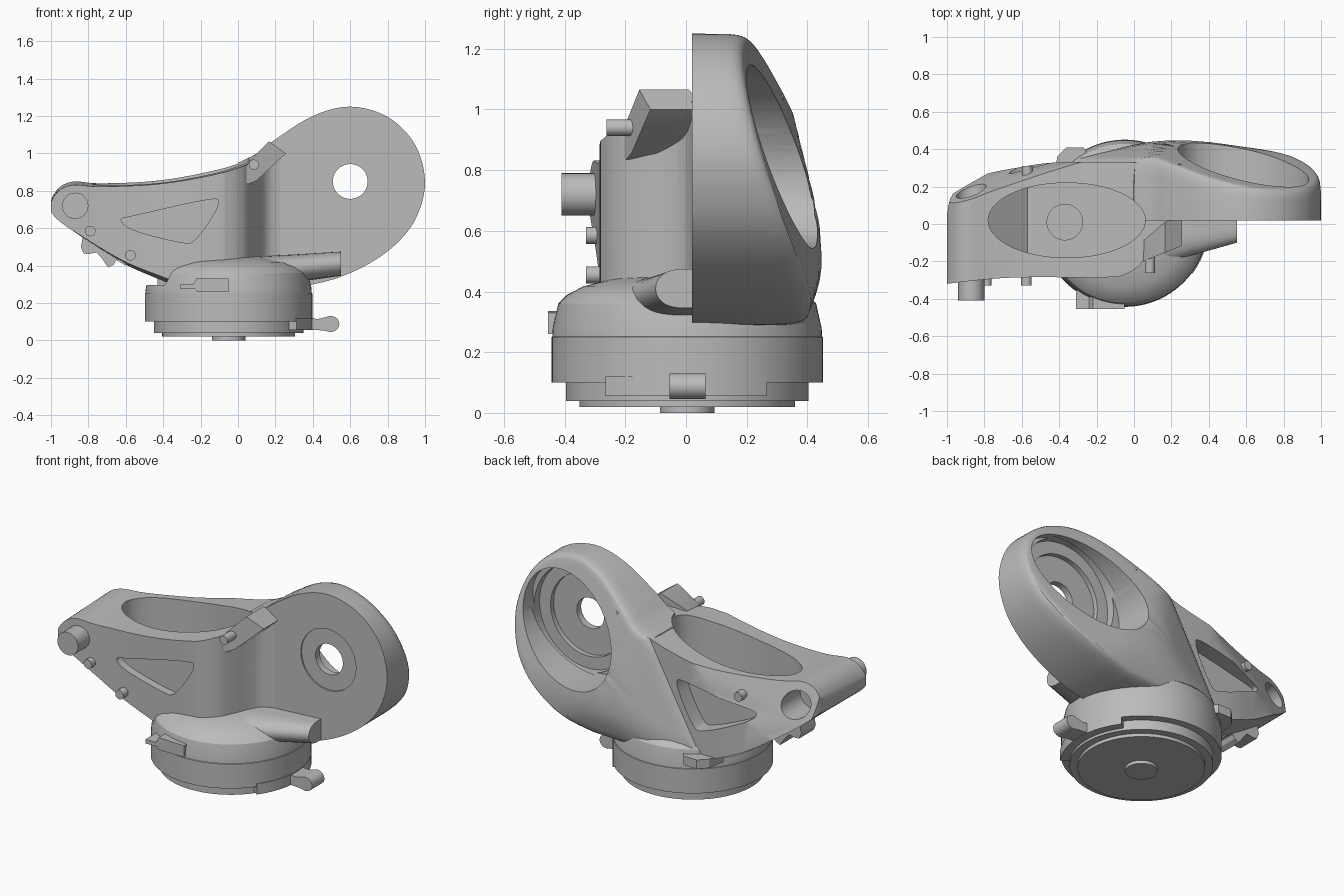
import bpy, bmesh, math
from mathutils import Vector

if "Cube" in bpy.data.objects:
    bpy.data.objects.remove(bpy.data.objects["Cube"])

grey = bpy.data.materials.new("plain grey")
grey.use_nodes = True
grey.diffuse_color = (0.5, 0.5, 0.5, 1)
grey.node_tree.nodes["Principled BSDF"].inputs["Base Color"].default_value = (0.5, 0.5, 0.5, 1)


def loft(name, rings, fan=None):
    """Skin equal rings of points; the last ring may close on a centre point."""
    bm = bmesh.new()
    rows = [[bm.verts.new(p) for p in ring] for ring in rings]
    n = len(rows[0])
    for a, b in zip(rows, rows[1:]):
        for i in range(n):
            bm.faces.new((a[i], a[(i + 1) % n], b[(i + 1) % n], b[i]))
    bm.faces.new(rows[0])
    if fan:
        tip = bm.verts.new(fan)
        for i in range(n):
            bm.faces.new((rows[-1][i], rows[-1][(i + 1) % n], tip))
    else:
        bm.faces.new(rows[-1])
    bmesh.ops.recalc_face_normals(bm, faces=bm.faces)
    me = bpy.data.meshes.new(name)
    bm.to_mesh(me)
    bm.free()
    me.materials.append(grey)
    ob = bpy.data.objects.new(name, me)
    bpy.context.collection.objects.link(ob)
    return ob


def prism(name, pts, axis, lo, hi):
    place = {"x": lambda p, d: (d, p[0], p[1]),
             "y": lambda p, d: (p[0], d, p[1]),
             "z": lambda p, d: (p[0], p[1], d)}[axis]
    return loft(name, [[place(p, d) for p in pts] for d in (lo, hi)])


def ellipse(cx, cy, rx, ry=None, n=64, turn=0.0):
    ry = ry or rx
    c, s = math.cos(turn), math.sin(turn)
    pts = [(rx * math.cos(math.tau * i / n), ry * math.sin(math.tau * i / n)) for i in range(n)]
    return [(cx + u * c - v * s, cy + u * s + v * c) for u, v in pts]


def spline(pts, n=5):
    p = [Vector(q) for q in pts]
    p = [p[0]] + p + [p[-1]]
    out = []
    for a, b, c, d in zip(p, p[1:], p[2:], p[3:]):
        for i in range(n):
            t = i / n
            out.append(0.5 * (2 * b + (c - a) * t + (2 * a - 5 * b + 4 * c - d) * t * t
                              + (3 * b - a - 3 * c + d) * t ** 3))
    return [tuple(v) for v in out] + [tuple(pts[-1])]


def rounded(pts, steps=3):
    p = [Vector(q) for q in pts]
    for _ in range(steps):
        p = [v for a, b in zip(p, p[1:] + p[:1]) for v in (a.lerp(b, 0.25), a.lerp(b, 0.75))]
    return [tuple(v) for v in p]


def volume(me):
    bm = bmesh.new()
    bm.from_mesh(me)
    v = abs(bm.calc_volume())
    bm.free()
    return v


def combine(targets, other, how="DIFFERENCE"):
    """Boolean each target, using the second solver if the first one collapses it."""
    for target in targets:
        for solver in ("EXACT", "MANIFOLD"):
            mod = target.modifiers.new("combine", "BOOLEAN")
            mod.operation, mod.solver, mod.object = how, solver, other
            shape = target.evaluated_get(bpy.context.evaluated_depsgraph_get())
            me = bpy.data.meshes.new_from_object(shape)
            target.modifiers.remove(mod)
            if volume(me) > 0.25 * volume(target.data):
                target.data = me
                break
            bpy.data.meshes.remove(me)
    bpy.data.objects.remove(other)


def lathe(name, profile, n=96):
    return loft(name, [[(x, y, z) for x, y in ellipse(-0.05, 0.004, r, n=n)] for r, z in profile])


# Arm: plan outline crossed with a front outline that narrows towards the front
plan = spline([(0.27, 0.32), (0, 0.33), (-0.4, 0.33), (-0.6, 0.305), (-0.8, 0.265),
               (-0.92, 0.21), (-0.98, 0.14), (-1, 0.05)])
plan += spline([(-1, -0.32), (-0.83, -0.3), (-0.6, -0.285), (-0.15, -0.285), (-0.05, -0.27), (0.03, -0.22),
                (0.08, -0.14), (0.12, -0.06), (0.17, 0), (0.27, 0.03)])
side = spline([(0.25, 1.05), (0.1, 0.98), (0, 0.945), (-0.1, 0.915), (-0.3, 0.873), (-0.5, 0.848),
               (-0.75, 0.84), (-0.88, 0.85), (-0.96, 0.815), (-1.004, 0.73), (-0.965, 0.65),
               (-0.8, 0.53), (-0.6, 0.405), (-0.38, 0.31)])
side += [(-0.3, 0.287), (0.25, 0.287)]
arm = prism("arm", plan, "z", 0.2, 1.4)
draft = [[(x, y, 0.6 + (z - 0.6) * s) for x, z in side] for y, s in ((-0.7, 0.86), (0.15, 1), (0.7, 1))]
combine([arm], loft("outline", draft), "INTERSECT")

# Back of the arm leans forward towards the top and the tip
corners = [(-1.3, 0.1), (0.6, 0.1), (0.6, 1.5), (-1.3, 1.5)]
lean = [(x, 0.175 + 0.35 * (x + 0.87) - 0.32 * (z - 0.72), z) for x, z in corners]
combine([arm], loft("lean", [lean, [(x, 2, z) for x, z in corners]]))


# Round housing: slanted back blending softly into the arm and the underside
def back(x, z):
    spine = 0.875 * (x + 0.36) - 0.484 * (z - 0.3)
    limits = (0.315 - 0.17 * (x - 0.6) - 0.3 * (z - 0.85), 0.34 + 0.35 * spine,
              0.45 - 0.15 * max(0, x - 0.35), 0.39 + 0.4 * (z - 0.29))
    k = 0.012
    return -k * math.log(sum(math.exp(-v / k) for v in limits))


bulb = spline([(0, 0.95), (0.1, 1.0), (0.2, 1.075), (0.4, 1.2), (0.6, 1.25), (0.8, 1.195),
               (0.945, 1.05), (1, 0.85), (0.955, 0.66), (0.85, 0.52), (0.7, 0.41),
               (0.52, 0.33), (0.35, 0.29)])
bulb += [(0.1, 0.28), (-0.15, 0.28)]
bulb += [(-0.36 + 0.36 * i / 8, 0.3 + 0.65 * i / 8) for i in range(8)]
mid = (0.5, 0.78)
rings = []
for t, s in ((0, 1), (0.7, 0.997), (0.85, 0.99), (0.94, 0.977), (0.985, 0.96), (1, 0.94),
             (1, 0.87), (1, 0.78), (1, 0.69), (1, 0.6), (1, 0.5), (1, 0.35), (1, 0.2)):
    ring = [(mid[0] + (x - mid[0]) * s, mid[1] + (z - mid[1]) * s) for x, z in bulb]
    rings.append([(x, 0.02 + t * (back(x, z) - 0.02), z) for x, z in ring])
housing = loft("housing", rings, (mid[0], back(*mid), mid[1]))

# Housing opening, inner steps, front hole and its shallow ring
tilt = math.radians(30)
for rx, rz, turn, lo, hi in ((0.372, 0.275, tilt, 0.15, 0.8), (0.325, 0.325, 0, 0.1, 0.18),
                             (0.25, 0.25, 0, 0.07, 0.3), (0.093, 0.093, 0, -0.2, 0.3),
                             (0.187, 0.187, 0, -0.1, 0.028)):
    cx, cz = (0.585, 0.845) if turn else (0.6, 0.85)
    combine([arm, housing], prism("bore", ellipse(cx, cz, rx, rz, turn=turn), "y", lo, hi))

# Oval top pocket with a sloped end and a round sink in its floor
pocket = prism("pocket", ellipse(-0.36, 0.02, 0.42, 0.2), "z", 0.3, 1.4)
floor = [(-0.57, 0.47), (0.2, 0.47), (0.2, 1.3), (-0.9, 1.3), (-0.9, 0.73)]
combine([pocket], prism("floor", floor, "y", -0.5, 0.5), "INTERSECT")
combine([arm, housing], pocket)
combine([arm], prism("sink", ellipse(-0.37, 0.01, 0.095), "z", 0.458, 0.6))

# Triangular recesses on both faces, blind hole at the back of the tip
front_tri = [(-0.64, 0.65), (-0.58, 0.66), (-0.15, 0.76), (-0.08, 0.75), (-0.23, 0.52), (-0.3, 0.52), (-0.58, 0.59)]
back_tri = [(-0.68, 0.65), (-0.62, 0.67), (-0.21, 0.76), (-0.15, 0.74), (-0.28, 0.48), (-0.34, 0.47), (-0.64, 0.6)]
combine([arm], prism("recess", rounded(front_tri), "y", -0.6, -0.235))
combine([arm], prism("recess", rounded(back_tri), "y", 0.235, 0.7))
combine([arm], prism("hole", ellipse(-0.87, 0.72, 0.08, n=40), "y", 0.02, 0.6))

# Turned base, and a shoulder trimmed flat under the arm
lathe("base", [(0.09, 0), (0.09, 0.02), (0.355, 0.02), (0.355, 0.04), (0.4, 0.04), (0.4, 0.1),
               (0.447, 0.1), (0.447, 0.25), (0.43, 0.26)])
shoulder = lathe("shoulder", [(0.445, 0.24), (0.443, 0.28), (0.425, 0.36), (0.395, 0.39), (0.34, 0.418),
                              (0.24, 0.442), (0.12, 0.453), (0.02, 0.455)])
trim = [(-0.8, 0.297), (-0.39, 0.297), (-0.35, 0.37), (-0.3, 0.6), (-0.8, 0.6)]
combine([shoulder], prism("trim", trim, "y", -0.6, 0.6))

# Wing running from the shoulder along the housing
wing = []
for x, depth, lo, hi in ((0.1, 0.24, 0.29, 0.45), (0.3, 0.17, 0.31, 0.46), (0.55, 0.1, 0.345, 0.475)):
    arc = [(0.02 - (depth + 0.02) * math.sin(math.pi * i / 16) ** 0.6,
            (lo + hi) / 2 - (hi - lo) / 2 * math.cos(math.pi * i / 16)) for i in range(1, 16)]
    wing.append([(x, 0.05, lo)] + [(x, y, z) for y, z in arc] + [(x, 0.05, hi)])
loft("wing", wing)

# Upper strut
strut = [(0.025, 0.89), (0.06, 0.96), (0.165, 1.065), (0.257, 1.0), (0.1, 0.855), (0.055, 0.835), (0.028, 0.85)]
loft("strut", [[(x, min(0.06, -0.13 + 0.85 * x), z) for x, z in strut],
               [(x, -0.22 + 0.4 * x, z) for x, z in strut]])

# Pegs and pins
for name, x, z, r, lo, hi in (("large_peg", -0.87, 0.72, 0.07, -0.41, -0.25),
                              ("upper_pin", 0.085, 0.94, 0.027, -0.262, -0.1),
                              ("tip_pin", -0.79, 0.585, 0.028, -0.33, -0.25),
                              ("lower_pin", -0.575, 0.455, 0.028, -0.33, -0.25),
                              ("back_pin", -0.57, 0.74, 0.028, 0.22, 0.31)):
    prism(name, ellipse(x, z, r, n=32), "y", lo, hi)

# Clips, curved side plate and lever on the base
prism("front_clip", [(-0.31, 0.275), (-0.23, 0.275), (-0.22, 0.26), (-0.05, 0.26), (-0.05, 0.33),
                     (-0.22, 0.335), (-0.24, 0.3), (-0.31, 0.3)], "y", -0.455, -0.35)
prism("back_clip", [(-0.43, 0.25), (-0.41, 0.36), (-0.36, 0.41), (-0.27, 0.41), (-0.2, 0.3)], "z", 0.28, 0.335)
arc = [math.radians(-36 + 6 * i) for i in range(13)]
prism("side_plate", [(-0.05 + r * math.cos(a), r * math.sin(a))
                     for r, way in ((0.45, arc), (0.36, arc[::-1])) for a in way], "z", 0.055, 0.12)
lever = [(0.36, 0.06), (0.43, 0.055)]
lever += [(0.495 + 0.047 * math.cos(a), 0.088 + 0.043 * math.sin(a))
          for a in (math.radians(-120 + 20 * i) for i in range(13))]
lever += [(0.43, 0.115), (0.36, 0.12)]
prism("lever", lever, "y", -0.055, 0.065)

# Notched rail under the arm
prism("under_rail", [(-0.83, 0.55), (-0.84, 0.5), (-0.825, 0.465), (-0.8, 0.462), (-0.755, 0.47), (-0.725, 0.435),
                     (-0.695, 0.39), (-0.665, 0.405), (-0.65, 0.43), (-0.6, 0.4), (-0.6, 0.44)], "y", -0.06, 0.08)

# Soft shading with crisp edges
for ob in bpy.context.scene.objects:
    ob.select_set(ob.type == "MESH")
bpy.context.view_layer.objects.active = arm
bpy.ops.object.shade_smooth_by_angle(angle=math.radians(30))
